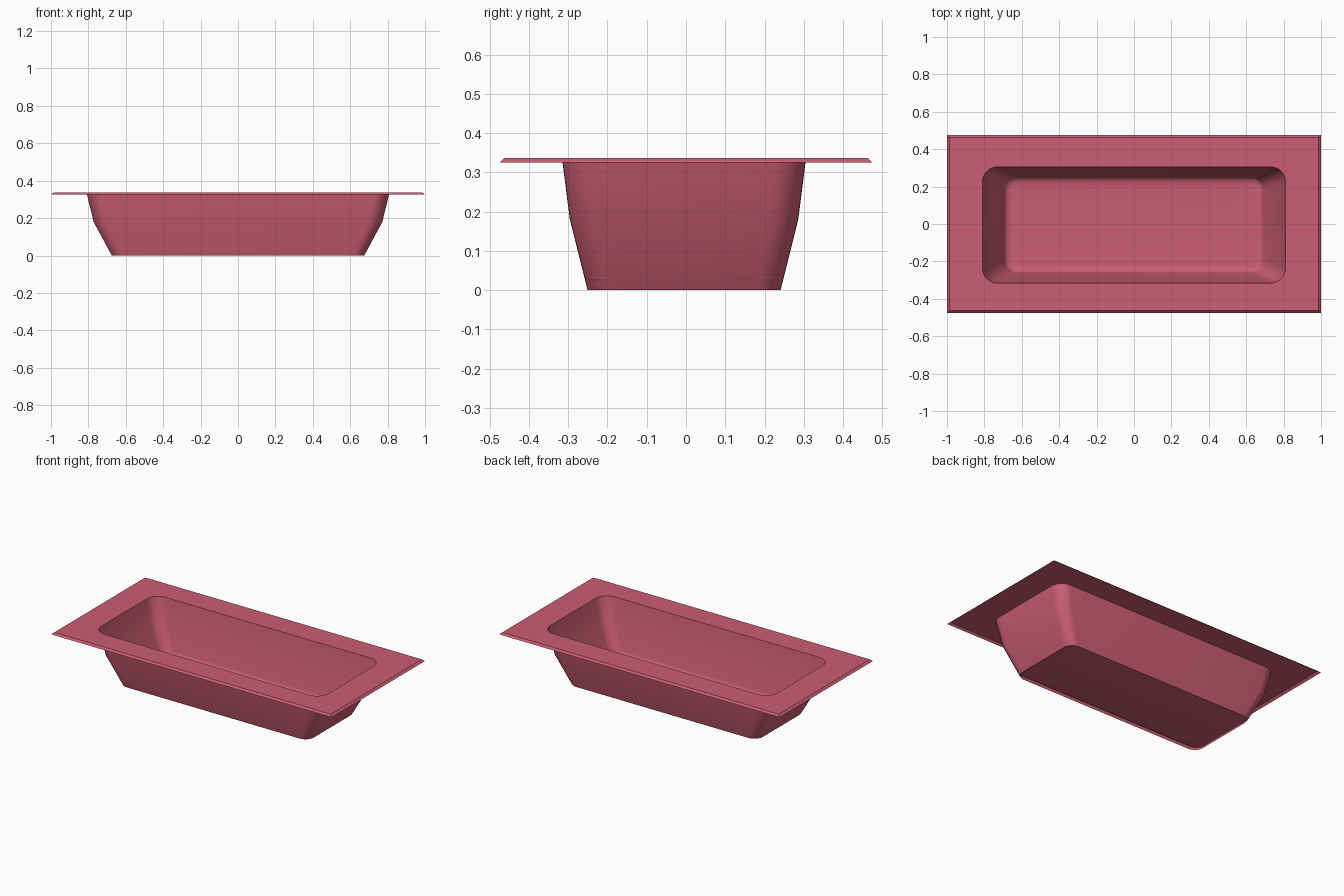
import bpy
import bmesh
from math import cos, sin, pi, radians

cube = bpy.data.objects.get("Cube")
if cube:
    bpy.data.objects.remove(cube, do_unlink=True)

SHIFT = -0.005   # the basin sits slightly forward of the rim centre
STEPS = 8        # segments in each rounded corner

rose = bpy.data.materials.new("rose_enamel")
rose.use_nodes = True
colour = (0.6, 0.11, 0.175, 1)
rose.diffuse_color = colour
rose.node_tree.nodes["Principled BSDF"].inputs["Base Color"].default_value = colour


def rounded_ring(bm, hx, hy, z, r, cy=SHIFT):
    """Counter-clockwise rounded rectangle; every ring has the same point count."""
    ring = []
    for corner, (sx, sy) in enumerate([(1, 1), (-1, 1), (-1, -1), (1, -1)]):
        for i in range(STEPS + 1):
            a = (corner + i / STEPS) * pi / 2
            ring.append(bm.verts.new((sx * (hx - r) + r * cos(a),
                                      cy + sy * (hy - r) + r * sin(a), z)))
    return ring


def sheet(name, rings, cap=False, angle=40):
    """Skin a list of rings, running outside to inside or top to bottom."""
    bm = bmesh.new()
    loops = [rounded_ring(bm, *ring) for ring in rings]
    n = len(loops[0])
    for upper, lower in zip(loops, loops[1:]):
        for i in range(n):
            j = (i + 1) % n
            bm.faces.new((upper[i], upper[j], lower[j], lower[i]))
    if cap:
        bm.faces.new(loops[-1])
    bmesh.ops.remove_doubles(bm, verts=bm.verts, dist=0.0001)
    mesh = bpy.data.meshes.new(name)
    bm.to_mesh(mesh)
    bm.free()
    mesh.materials.append(rose)
    obj = bpy.data.objects.new(name, mesh)
    bpy.context.collection.objects.link(obj)
    bpy.ops.object.select_all(action="DESELECT")
    obj.select_set(True)
    bpy.context.view_layer.objects.active = obj
    bpy.ops.object.shade_smooth_by_angle(angle=radians(angle))
    return obj


# Flat rectangular rim with a chamfered outer edge
sheet("rim", [
    (1.0, 0.475, 0.325, 0, 0),
    (0.986, 0.463, 0.337, 0, 0),
    (0.81, 0.311, 0.337, 0.08),
], angle=20)

# Tapering wall, bent at mid height, ending in a shallow foot lip
sheet("basin_wall", [
    (0.81, 0.311, 0.337, 0.08),
    (0.772, 0.291, 0.18, 0.075),
    (0.675, 0.246, 0, 0.06),
])

# Floor with a soft fillet into the wall
fillet = []
for k in range(6):
    a = k / 5 * pi / 2
    inset, drop = 1 - cos(a), sin(a)
    fillet.append((0.693 - 0.045 * inset, 0.254 - 0.042 * inset,
                   0.036 - 0.026 * drop, 0.06 - 0.03 * inset))
sheet("basin_floor", fillet, cap=True, angle=60)
